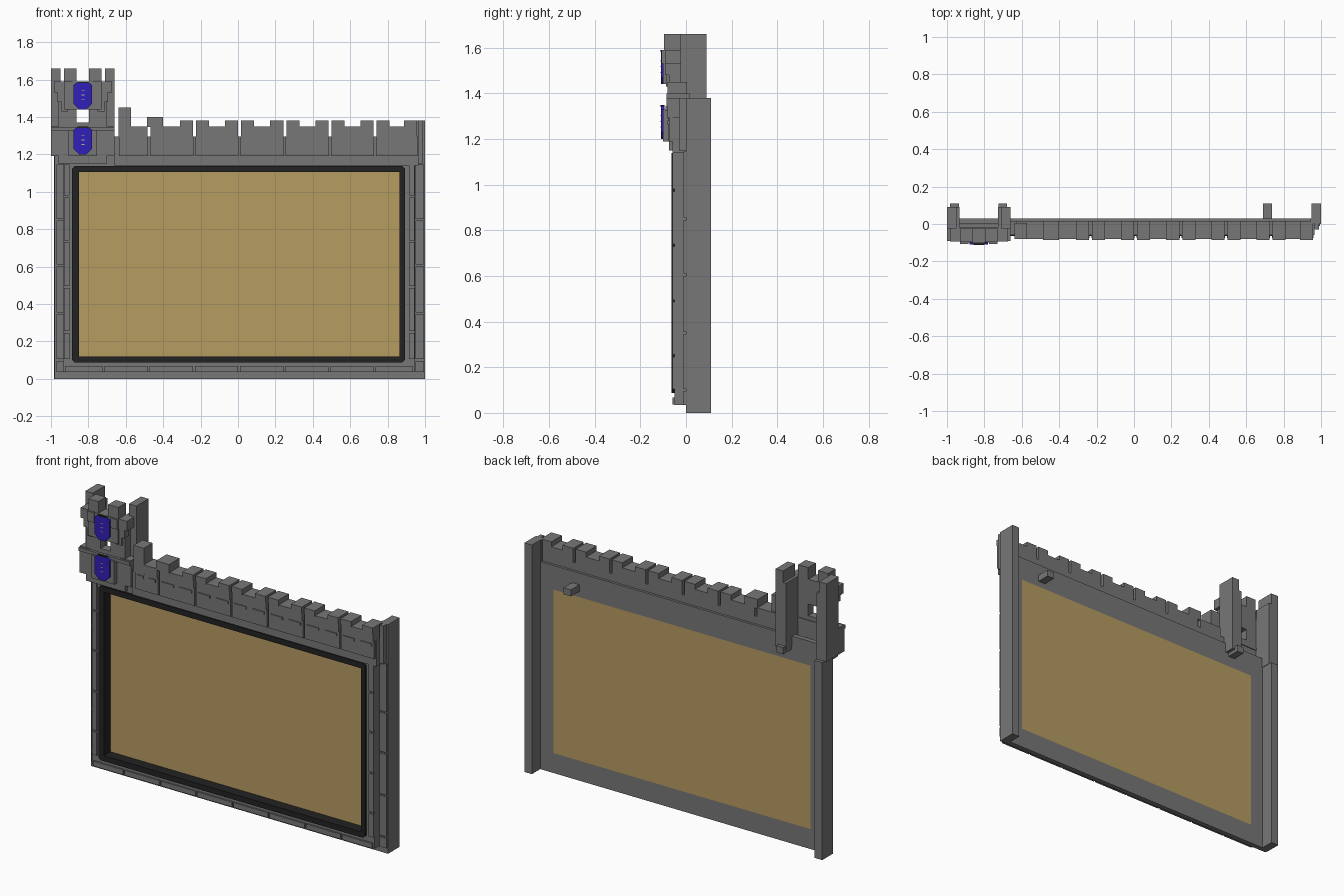
import bpy, bmesh
from mathutils import Vector

if "Cube" in bpy.data.objects:
    bpy.data.objects.remove(bpy.data.objects["Cube"])

def mat(name, c):
    m = bpy.data.materials.new(name)
    m.diffuse_color = (*c, 1)
    m.use_nodes = True
    m.node_tree.nodes["Principled BSDF"].inputs["Base Color"].default_value = m.diffuse_color
    return m

STONE = mat("stone grey", (0.185, 0.185, 0.185))
BLACK = mat("frame black", (0.016, 0.016, 0.017))
TAN = mat("board tan", (0.47, 0.335, 0.12))
BLUE = mat("shield blue", (0.03, 0.014, 0.48))
GOLD = mat("pip gold", (0.6, 0.5, 0.25))

def finish(name, bm, m, bevel=0):
    me = bpy.data.meshes.new(name)
    bmesh.ops.recalc_face_normals(bm, faces=bm.faces)
    bm.to_mesh(me)
    bm.free()
    ob = bpy.data.objects.new(name, me)
    bpy.context.collection.objects.link(ob)
    me.materials.append(m)
    return ob

def boxes(name, m, items):
    """Each item is x0, x1, y0, y1, z0, z1."""
    bm = bmesh.new()
    for x0, x1, y0, y1, z0, z1 in items:
        vs = bmesh.ops.create_cube(bm, size=1)["verts"]
        for v in vs:
            v.co = Vector(((x0 + x1) / 2 + v.co.x * (x1 - x0),
                           (y0 + y1) / 2 + v.co.y * (y1 - y0),
                           (z0 + z1) / 2 + v.co.z * (z1 - z0)))
    return finish(name, bm, m)

def ring(o, i, y0, y1):
    """Rectangular ring between outer and inner (x0, x1, z0, z1)."""
    return [(o[0], i[0], y0, y1, o[2], o[3]), (i[1], o[1], y0, y1, o[2], o[3]),
            (i[0], i[1], y0, y1, o[2], i[2]), (i[0], i[1], y0, y1, i[3], o[3])]

def prism(name, m, pts, y0, y1):
    """Extrude an x-z outline from y0 to y1."""
    bm = bmesh.new()
    f = bm.faces.new([bm.verts.new((x, y0, z)) for x, z in pts])
    g = bmesh.ops.extrude_face_region(bm, geom=[f])["geom"]
    for v in g:
        if isinstance(v, bmesh.types.BMVert):
            v.co.y = y1
    return finish(name, bm, m)

HOLE = (-0.85, 0.863, 0.12, 1.105)

# backing panel, board and stone surround
boxes("back_panel", STONE, ring((-0.98, 0.99, 0.0, 1.25), HOLE, 0.0, 0.03))
boxes("board", TAN, [(HOLE[0], HOLE[1], 0.0, 0.03, HOLE[2], HOLE[3])])
boxes("stone_surround", STONE,
      ring((-0.935, 0.945, 0.035, 1.19), (-0.875, 0.88, 0.1, 1.13), -0.05, 0.0))

# black frame with clipped corners
c = 0.015
L, R, B, T = -0.887, 0.892, 0.087, 1.138
prism_pts = [(L + c, B), (R - c, B), (R, B + c), (R, T - c),
             (R - c, T), (L + c, T), (L, T - c), (L, B + c)]
inner = [(HOLE[0], HOLE[2]), (HOLE[1], HOLE[2]), (HOLE[1], HOLE[3]), (HOLE[0], HOLE[3])]
bm = bmesh.new()
def loop(pts, y):
    return [bm.verts.new((x, y, z)) for x, z in pts]
of, ob_, nf, nb = loop(prism_pts, -0.063), loop(prism_pts, 0), loop(inner, -0.063), loop(inner, 0)
for k in range(8):
    bm.faces.new((of[k], of[(k + 1) % 8], ob_[(k + 1) % 8], ob_[k]))
corner = [(7, 0), (1, 2), (3, 4), (5, 6)]
for k in range(4):
    n = (k + 1) % 4
    bm.faces.new((nf[k], nf[n], nb[n], nb[k]))
    a, b = corner[k]
    bm.faces.new((of[a], of[b], nf[k]))
    bm.faces.new((of[b], of[corner[n][0]], nf[n], nf[k]))
finish("board_frame", bm, BLACK)

# corner posts running down the back
boxes("back_posts", STONE, [(0.95, 1.0, 0.01, 0.11, 0, 1.38), (0.945, 1.0, 0.0, 0.03, 0, 1.38),
                            (-0.985, -0.935, 0.01, 0.11, 0, 1.19),
                            (0.69, 0.738, 0.03, 0.11, 1.14, 1.18)])

# raised bricks: sides and bottom
def cuts(x0, x1, y0, y1, zs, g=0.005):
    return [(x0, x1, y0, y1, a + g, b - g) for a, b in zip(zs, zs[1:])]
inner_z = [0.1, 0.25, 0.49, 0.735, 0.975, 1.15]
outer_z = [0.03, 0.1, 0.35, 0.605, 0.85, 1.15]
boxes("side_bricks", STONE,
      cuts(-0.93, -0.9, -0.06, -0.05, inner_z) + cuts(0.913, 0.944, -0.06, -0.05, inner_z)
      + cuts(-0.97, -0.935, -0.01, 0.0, outer_z) + cuts(0.95, 0.995, -0.01, 0.0, outer_z))
seams = [-0.64, -0.475] + [-0.233 + 0.2415 * k for k in range(5)] + [0.965]
bottom = [-0.96 + 0.2415 * k for k in range(8)] + [0.94]
boxes("bottom_bricks", STONE, [(max(a, -0.93) + 0.005, b - 0.005, -0.06, -0.05, 0.037, 0.067)
                               for a, b in zip(bottom, bottom[1:])])

# castle wall: band, raised bricks, crenellated blocks
band, dashes, crown = [(-0.66, 0.965, -0.06, 0.015, 1.14, 1.295)], [], []
for a, b in zip(seams, seams[1:]):
    band.append((a + 0.005, b - 0.005, -0.075, -0.06, 1.19, 1.295))
    w = (b - a) / 2
    dashes += [(a + 0.02 + k * w, a + w * (k + 1) - 0.02, -0.081, -0.075, 1.264, 1.28) for k in (0, 1)]
    crown.append((a + 0.008, b - 0.008, -0.08, 0.015, 1.295, 1.35))
    if a > -0.4:
        crown.append((a + 0.008, a + 0.078, -0.085, 0.015, 1.345, 1.38))
    crown.append((b - 0.078, b - 0.008, -0.085, 0.015, 1.345, 1.38))
crown = [q for q in crown if not (q[5] == 1.38 and q[0] < -0.45)]
crown += [(-0.64, -0.572, -0.08, 0.005, 1.29, 1.45), (-0.487, -0.4, -0.085, 0.015, 1.345, 1.4)]
boxes("castle_wall", STONE, band)
boxes("wall_bricks", STONE, dashes)
boxes("wall_battlements", STONE, crown)
boxes("wall_end", STONE, [(0.965, 0.99, -0.03, 0.03, 1.15, 1.38)])

# tower: mirrored about its own centre line
CX = -0.83
def both(d0, d1, *rest):
    return [(CX + d0, CX + d1, *rest), (CX - d1, CX - d0, *rest)]
boxes("tower_wall", STONE,
      [(CX - 0.13, CX + 0.13, -0.075, -0.025, 1.15, 1.37),
       (CX - 0.13, CX + 0.13, -0.075, -0.025, 1.44, 1.59)]
      + both(0.033, 0.13, -0.075, -0.025, 1.37, 1.44))
boxes("tower_posts", STONE,
      both(0.12, 0.17, -0.025, 0.09, 1.19, 1.66) + both(0.102, 0.17, -0.025, 0.09, 1.19, 1.59)
      + both(0.1, 0.17, -0.078, -0.025, 1.19, 1.35)
      + [(-0.725, -0.68, 0.03, 0.11, 1.17, 1.21)])
boxes("tower_ledge", STONE, [(CX - 0.17, CX + 0.17, -0.09, -0.02, 1.325, 1.345)])
boxes("tower_battlements", STONE,
      both(0.033, 0.1, -0.097, -0.025, 1.585, 1.66)
      + [(CX - 0.1, CX + 0.1, -0.1, -0.07, 1.44, 1.59), (CX - 0.075, CX + 0.075, -0.1, -0.07, 1.19, 1.33)])
boxes("tower_corbels", STONE,
      both(0.055, 0.1, -0.107, -0.07, 1.53, 1.59)
      + both(0.1, 0.155, -0.093, -0.02, 1.53, 1.59)
      + both(0.1, 0.135, -0.09, -0.045, 1.48, 1.53)
      + both(0.08, 0.115, -0.088, -0.045, 1.43, 1.48))

# shields with dark cap and pale pips
for n, z in (("lower", 1.20), ("upper", 1.44)):
    half = [(0.02, 0), (0.05, 0.03), (0.05, 0.13), (0.03, 0.145)]
    pts = [(CX + x, z + h) for x, h in half] + [(CX - x, z + h) for x, h in reversed(half)]
    prism(n + "_shield", BLUE, pts, -0.11, -0.095)
    boxes(n + "_shield_cap", BLACK, [(CX - 0.028, CX + 0.028, -0.111, -0.095, z + 0.141, z + 0.149)])
    boxes(n + "_shield_pips", GOLD, [(CX - 0.008, CX + 0.008, -0.1115, -0.109, z + h, z + h + 0.004)
                                     for h in (0.05, 0.075, 0.1)])
